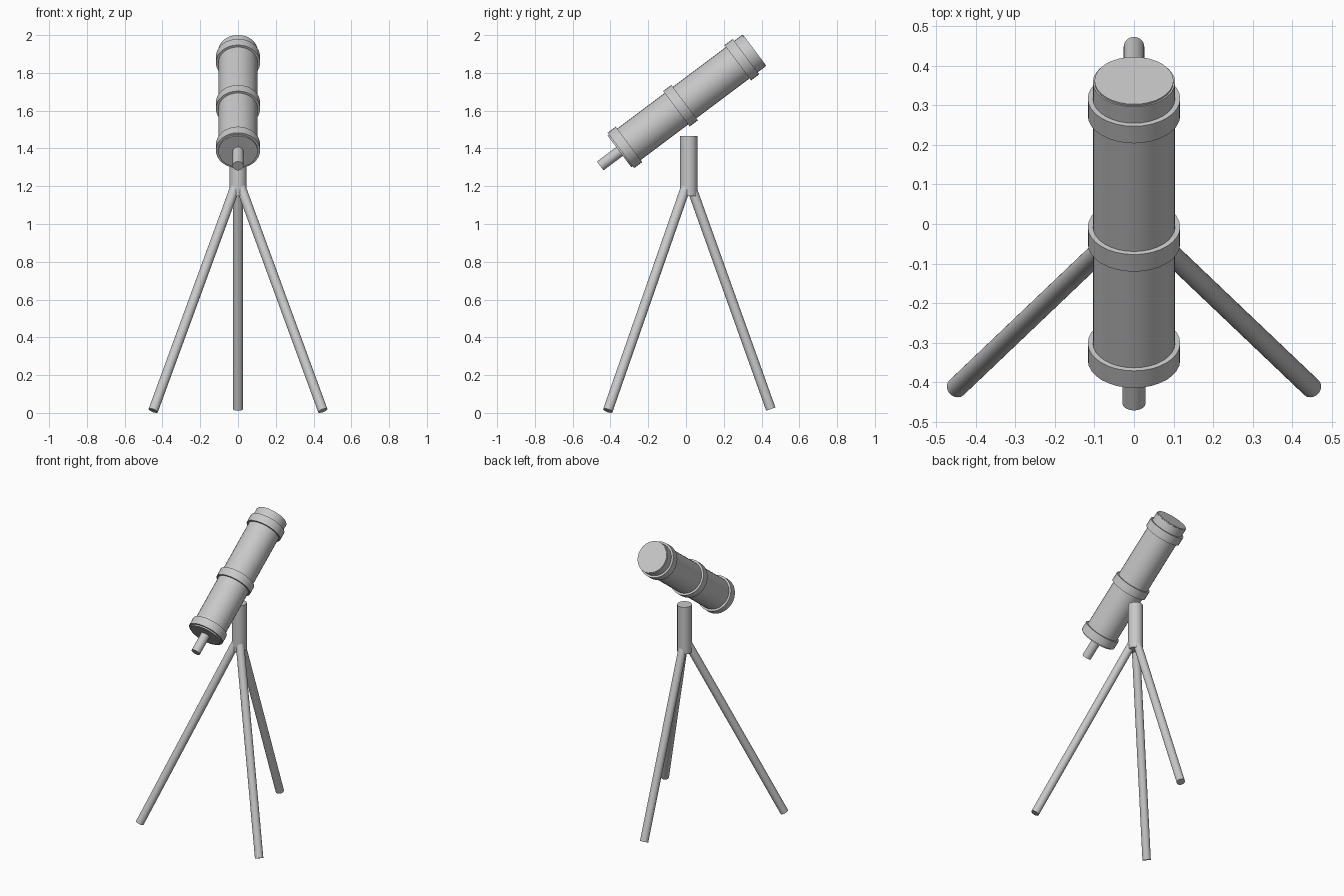
import bpy
import math
from mathutils import Vector

default = bpy.data.objects.get("Cube")
if default:
    bpy.data.objects.remove(default, do_unlink=True)

# One flat grey for the whole model
grey = bpy.data.materials.new("light grey")
grey.use_nodes = True
colour = (0.58, 0.58, 0.58, 1)
grey.diffuse_color = colour
grey.node_tree.nodes["Principled BSDF"].inputs["Base Color"].default_value = colour


def rod(name, start, end, radius, sides=32):
    """Smooth capped cylinder between two points."""
    start, end = Vector(start), Vector(end)
    axis = end - start
    bpy.ops.mesh.primitive_cylinder_add(
        vertices=sides, radius=radius, depth=axis.length,
        location=(start + end) / 2,
        rotation=axis.to_track_quat('Z', 'Y').to_euler())
    obj = bpy.context.object
    obj.name = name
    obj.data.materials.append(grey)
    bpy.ops.object.shade_smooth_by_angle(angle=math.radians(35))
    return obj


# Tilted optical axis
PIVOT = Vector((0, 0, 1.648))
AXIS = Vector((0, 0.8, 0.6))


def along(t):
    return PIVOT + AXIS * t


# Telescope tube, lens and eyepiece
rod("tube", along(-0.44), along(0.449), 0.104)
rod("lens", along(0.44), along(0.454), 0.1)
rod("eyepiece", along(-0.568), along(-0.43), 0.029)

# Collars around the tube
for name, t in (("rear_collar", -0.404), ("middle_collar", -0.036), ("front_collar", 0.37)):
    rod(name, along(t - 0.027), along(t + 0.027), 0.117)

# Tripod post and legs
rod("post", (0, 0.014, 1.147), (0, 0.014, 1.466), 0.046)
rod("back_leg", (0, 0.023, 1.21), (0, 0.449, 0.02), 0.026)
for side, s in (("left", 1), ("right", -1)):
    rod("front_leg_" + side, (s * 0.01, 0.004, 1.21), (s * 0.449, -0.414, 0.012), 0.026)
